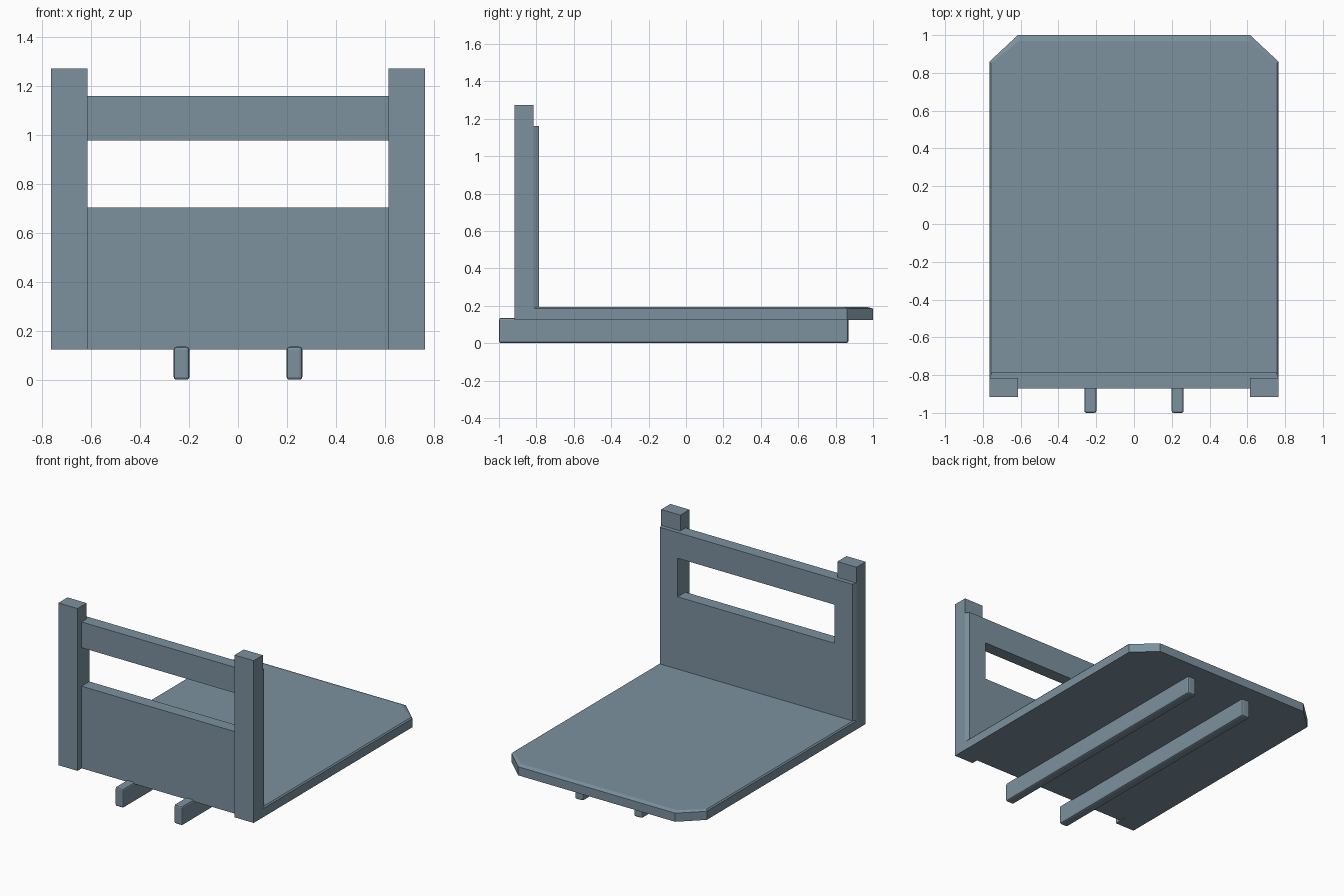
import bpy, bmesh

if "Cube" in bpy.data.objects:
    bpy.data.objects.remove(bpy.data.objects["Cube"])


def loft(name, rings):
    """Solid through matching rings of points, capped at both ends."""
    bm = bmesh.new()
    loops = [[bm.verts.new(p) for p in r] for r in rings]
    n = len(loops[0])
    for a, b in zip(loops, loops[1:]):
        for i in range(n):
            j = (i + 1) % n
            bm.faces.new((a[i], a[j], b[j], b[i]))
    bm.faces.new(loops[0][::-1])
    bm.faces.new(loops[-1])
    bmesh.ops.recalc_face_normals(bm, faces=bm.faces)
    me = bpy.data.meshes.new(name)
    bm.to_mesh(me)
    bm.free()
    me.materials.append(paint)
    ob = bpy.data.objects.new(name, me)
    bpy.context.collection.objects.link(ob)
    return ob


def at_z(outline, z):
    return [(x, y, z) for x, y in outline]


def box(name, x0, x1, y0, y1, z0, z1):
    o = [(x0, y0), (x1, y0), (x1, y1), (x0, y1)]
    return loft(name, [at_z(o, z0), at_z(o, z1)])


def mirrored(half):
    """Close a right-hand half outline across x = 0."""
    return half + [(-x, y) for x, y in reversed(half)]


# Slate blue paint for every part
paint = bpy.data.materials.new("slate_paint")
paint.diffuse_color = (0.2, 0.285, 0.345, 1.0)
paint.use_nodes = True
paint.node_tree.nodes["Principled BSDF"].inputs["Base Color"].default_value = paint.diffuse_color

# Platform with clipped corners and a sloped top edge
outer = mirrored([(0.765, -0.815), (0.765, 0.86), (0.615, 1.0)])
inner = mirrored([(0.757, -0.815), (0.757, 0.85), (0.608, 0.97)])
loft("platform", [at_z(outer, 0.123), at_z(outer, 0.184), at_z(inner, 0.193)])

# Back panel with chamfered sides and a wide slot
panel_outline = mirrored([(0.615, -0.872), (0.615, -0.815),
                          (0.765, -0.815), (0.753, -0.785)])
panel = loft("back_panel", [at_z(panel_outline, 0.124), at_z(panel_outline, 1.16)])
cutter = box("slot_cutter", -0.615, 0.615, -1.0, -0.7, 0.705, 0.978)
cutter.hide_render = True
cut = panel.modifiers.new("slot", 'BOOLEAN')
cut.operation = 'DIFFERENCE'
cut.solver = 'EXACT'
cut.object = cutter
bpy.context.view_layer.objects.active = panel
panel.select_set(True)
bpy.ops.object.modifier_apply(modifier="slot")
bpy.data.objects.remove(cutter)

# Corner posts and bottom runners, mirrored in x
post = box("corner_posts", 0.615, 0.765, -0.917, -0.815, 0.123, 1.272)
runner = box("bottom_runners", 0.199, 0.263, -1.0, 0.868, 0.0, 0.135)
bevel = runner.modifiers.new("edges", 'BEVEL')
bevel.width = 0.011
bevel.segments = 2
for ob in (post, runner):
    ob.modifiers.new("pair", 'MIRROR')
